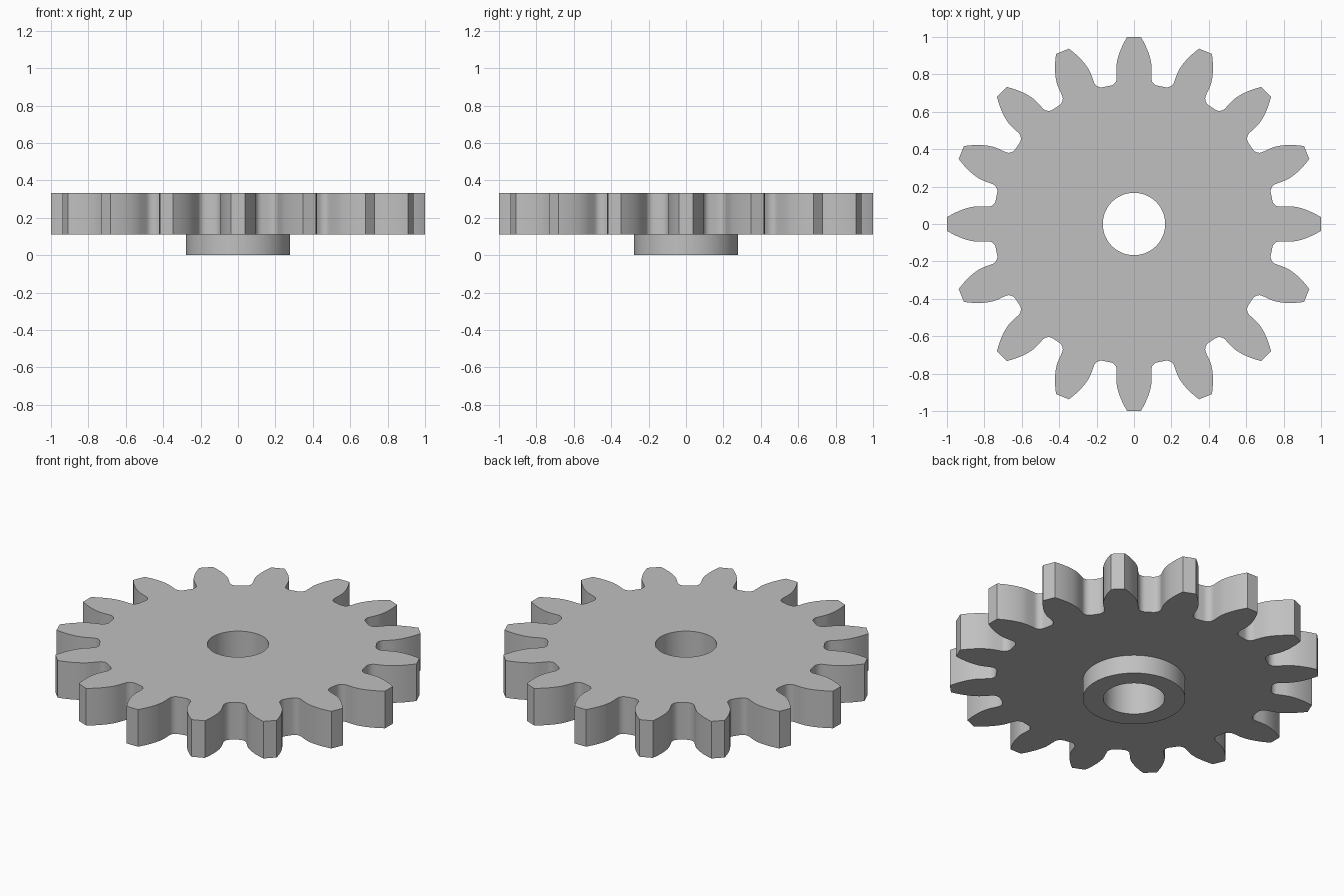
import bpy
import bmesh
from math import sin, cos, tan, acos, asin, atan2, hypot, pi, radians

cube = bpy.data.objects.get("Cube")
if cube:
    bpy.data.objects.remove(cube, do_unlink=True)

# Standard spur gear proportions
TEETH = 16
MODULE = 2 / (TEETH + 2)
TIP_R = 1.0
PITCH_R = MODULE * TEETH / 2
ROOT_R = PITCH_R - 1.25 * MODULE
PRESSURE = radians(20)
BASE_R = PITCH_R * cos(PRESSURE)
FILLET_R = 0.38 * MODULE
BORE_R = 1.5 * MODULE
HUB_R = 2.5 * MODULE
HUB_Z = MODULE
TOP_Z = 3 * MODULE


def involute(angle):
    return tan(angle) - angle


def half_tooth(flank_steps=8, fillet_steps=7):
    """Polar (angle, radius) points from the tip corner down to the root."""
    base_half = pi / (2 * TEETH) + involute(PRESSURE)
    points = []
    for i in range(flank_steps + 1):
        r = TIP_R + (BASE_R - TIP_R) * i / flank_steps
        points.append((base_half - involute(acos(min(1, BASE_R / r))), r))
    # Slightly flared neck running into a round root fillet
    neck = base_half + 0.004
    centre_r = ROOT_R + FILLET_R
    centre_a = neck + asin(FILLET_R / centre_r)
    start, end = neck - pi / 2, centre_a - pi
    for i in range(fillet_steps + 1):
        t = start + (end - start) * i / fillet_steps
        x = centre_r * cos(centre_a) + FILLET_R * cos(t)
        y = centre_r * sin(centre_a) + FILLET_R * sin(t)
        points.append((atan2(y, x), hypot(x, y)))
    return points


# Full outline: mirror the half tooth, then repeat it round the wheel
half = half_tooth()
tooth = [(-a, r) for a, r in reversed(half)] + half
outline = [(a + 2 * pi * k / TEETH, r) for k in range(TEETH) for a, r in tooth]

# Closed section: toothed rim, underside, hub wall, hub end, bore, top
section = [(None, TOP_Z), (None, HUB_Z), (HUB_R, HUB_Z),
           (HUB_R, 0), (BORE_R, 0), (BORE_R, TOP_Z)]

bm = bmesh.new()
loops = [[bm.verts.new(((radius or r) * cos(a), (radius or r) * sin(a), z))
          for a, r in outline] for radius, z in section]
count = len(outline)
for s, upper in enumerate(loops):
    lower = loops[(s + 1) % len(loops)]
    for i in range(count):
        j = (i + 1) % count
        bm.faces.new((upper[i], lower[i], lower[j], upper[j]))
bmesh.ops.recalc_face_normals(bm, faces=bm.faces)

mesh = bpy.data.meshes.new("gear_wheel_with_hub")
bm.to_mesh(mesh)
bm.free()
gear = bpy.data.objects.new("gear_wheel_with_hub", mesh)
bpy.context.collection.objects.link(gear)

# Plain grey finish
grey = bpy.data.materials.new("light_grey")
grey.use_nodes = True
colour = (0.53, 0.53, 0.53, 1)
grey.diffuse_color = colour
grey.node_tree.nodes["Principled BSDF"].inputs["Base Color"].default_value = colour
mesh.materials.append(grey)

# Smooth flanks and bore, crisp tips and rims
bpy.ops.object.select_all(action='DESELECT')
gear.select_set(True)
bpy.context.view_layer.objects.active = gear
bpy.ops.object.shade_smooth_by_angle(angle=radians(30))
